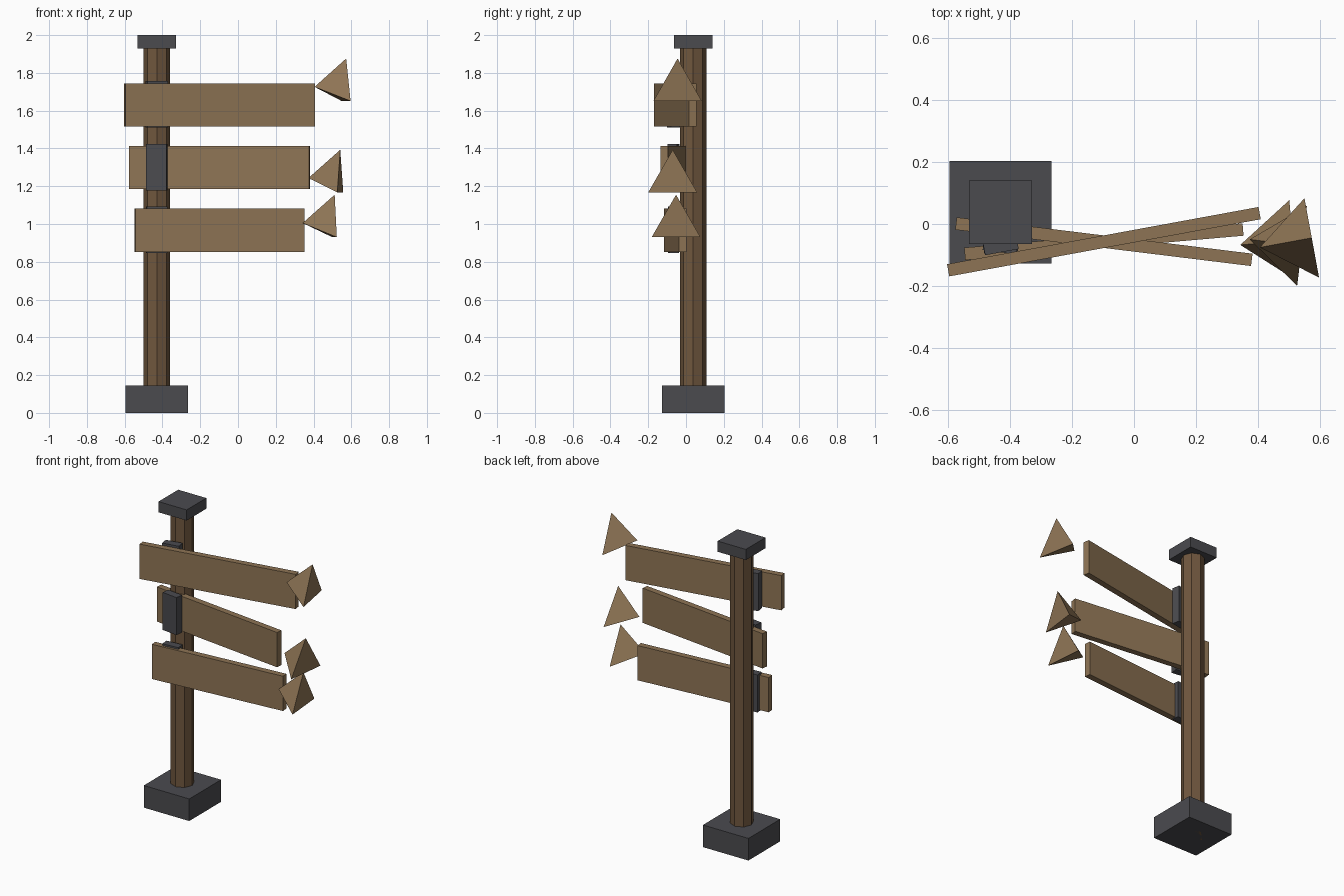
import bpy
from math import radians, sin, cos, pi
from mathutils import Matrix, Vector

if "Cube" in bpy.data.objects:
    bpy.data.objects.remove(bpy.data.objects["Cube"])


def material(name, rgb):
    m = bpy.data.materials.new(name)
    m.diffuse_color = (*rgb, 1)
    m.use_nodes = True
    m.node_tree.nodes["Principled BSDF"].inputs["Base Color"].default_value = m.diffuse_color
    return m


PLANK = material("plank_wood", (0.27, 0.175, 0.09))
POST = material("post_wood", (0.16, 0.095, 0.048))
METAL = material("dark_metal", (0.07, 0.07, 0.078))


def mesh_object(name, verts, faces, mat, loc, yaw=0):
    me = bpy.data.meshes.new(name)
    me.from_pydata(verts, [], faces)
    me.materials.append(mat)
    ob = bpy.data.objects.new(name, me)
    ob.matrix_world = Matrix.Translation(loc) @ Matrix.Rotation(yaw, 4, 'Z')
    bpy.context.collection.objects.link(ob)
    return ob


def prism(name, outline, height, mat, loc, yaw=0):
    """Extrude a counter-clockwise outline, centred vertically on loc."""
    n = len(outline)
    verts = [(x, y, z) for z in (-height / 2, height / 2) for x, y in outline]
    faces = [tuple(reversed(range(n))), tuple(range(n, 2 * n))]
    faces += [(i, (i + 1) % n, n + (i + 1) % n, n + i) for i in range(n)]
    return mesh_object(name, verts, faces, mat, loc, yaw)


def box(name, size, mat, loc, yaw=0):
    x, y = size[0] / 2, size[1] / 2
    return prism(name, [(-x, -y), (x, -y), (x, y), (-x, y)], size[2], mat, loc, yaw)


def arrow(name, radius, depth, mat, loc, yaw):
    """Three-sided cone with its tip towards the board."""
    verts = [(depth / 2, radius * cos(a), radius * sin(a))
             for a in (pi / 2 + k * 2 * pi / 3 for k in range(3))]
    verts.append((-depth / 2, 0, 0))
    return mesh_object(name, verts, [(0, 1, 2), (1, 0, 3), (2, 1, 3), (0, 2, 3)],
                       mat, loc, yaw)


# Post with foot block and cap
PX, PY = -0.43, 0.038
octagon = [(0.071 * cos(k * pi / 4), 0.071 * sin(k * pi / 4)) for k in range(8)]
prism("post", octagon, 1.95, POST, (PX, PY, 0.975))
box("base_block", (0.33, 0.33, 0.145), METAL, (PX, PY, 0.0725))
box("post_cap", (0.204, 0.204, 0.07), METAL, (PX, PY, 1.965))

# Boards: height, yaw, length, arrow x, arrow z
signs = [("upper", 1.63, 10.4, 1.02, 0.489, 1.726),
         ("middle", 1.298, -7, 0.96, 0.457, 1.243),
         ("lower", 0.967, 5, 0.90, 0.427, 1.005)]
for label, z, deg, length, ax, az in signs:
    yaw = radians(deg)
    box(label + "_board", (length, 0.04, 0.228), PLANK, (-0.097, -0.057, z), yaw)
    box(label + "_bracket", (0.11, 0.05, 0.246), METAL, (PX, -0.066, z + 0.003), yaw)
    arrow(label + "_arrow", 0.15, 0.17, PLANK, (ax, -0.06, az), yaw)
